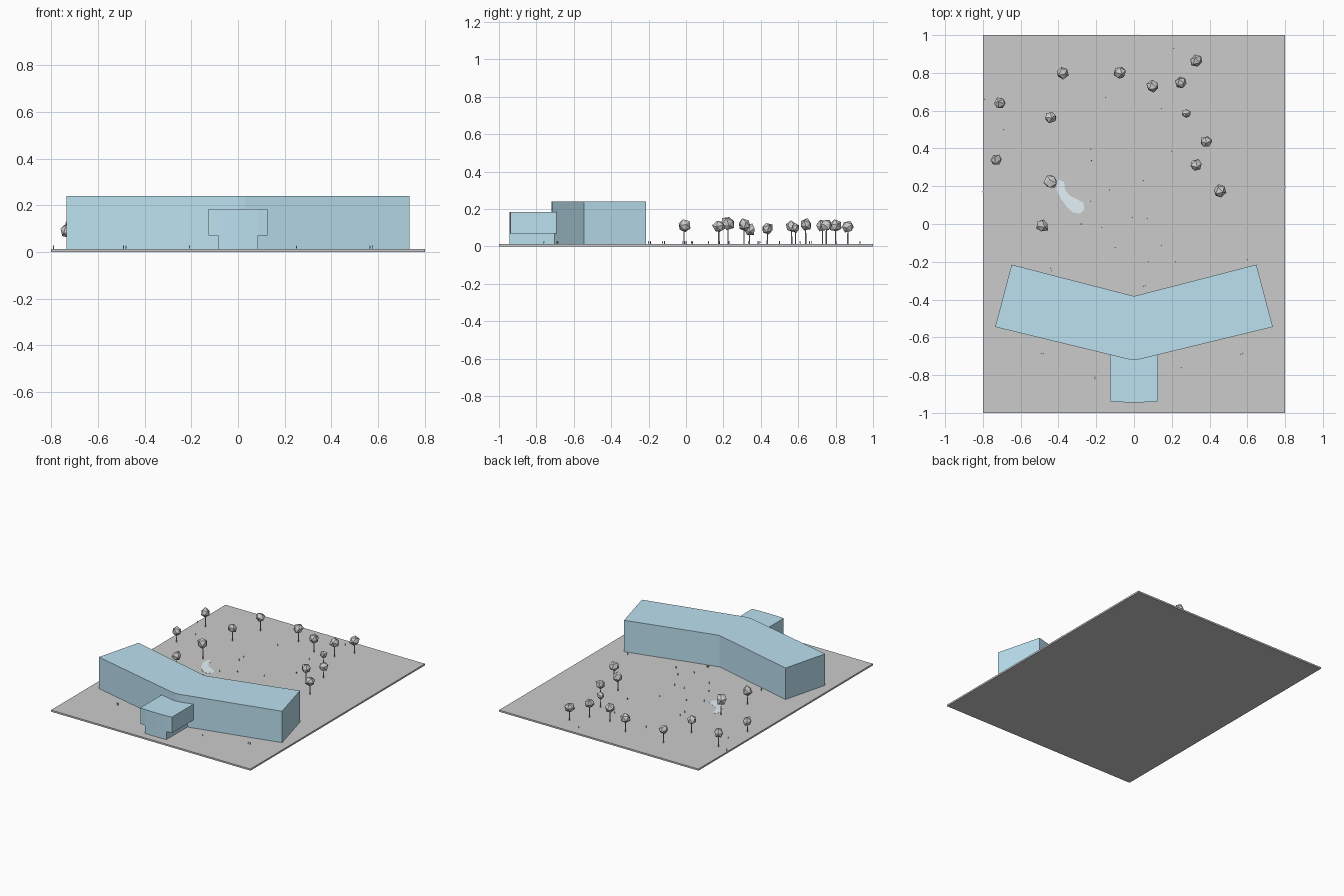
import bpy, bmesh, math, random
from mathutils import Vector, Matrix

if "Cube" in bpy.data.objects:
    bpy.data.objects.remove(bpy.data.objects["Cube"])

random.seed(4)
TOP = 0.012  # ground surface height


def finish(name, bm, color=None):
    bmesh.ops.recalc_face_normals(bm, faces=bm.faces)
    mesh = bpy.data.meshes.new(name)
    bm.to_mesh(mesh)
    bm.free()
    ob = bpy.data.objects.new(name, mesh)
    bpy.context.collection.objects.link(ob)
    if color:
        mat = bpy.data.materials.new(name + "_color")
        mat.diffuse_color = (*color, 1)
        mat.use_nodes = True
        mat.node_tree.nodes["Principled BSDF"].inputs["Base Color"].default_value = mat.diffuse_color
        mesh.materials.append(mat)
    return ob


def prism(bm, outline, z0, z1):
    face = bm.faces.new([bm.verts.new((x, y, z0)) for x, y in outline])
    up = bmesh.ops.extrude_face_region(bm, geom=[face])["geom"]
    verts = [v for v in up if isinstance(v, bmesh.types.BMVert)]
    bmesh.ops.translate(bm, verts=verts, vec=(0, 0, z1 - z0))


def mirrored(half):
    # half runs from the rear centre line round to the front centre line
    return half + [(-x, y) for x, y in reversed(half) if x > 0]


def cylinder(bm, x, y, z0, z1, r0, r1, sides):
    bmesh.ops.create_cone(bm, cap_ends=True, segments=sides, radius1=r0, radius2=r1,
                          depth=z1 - z0, matrix=Matrix.Translation((x, y, (z0 + z1) / 2)))


BLUE = (0.50, 0.75, 0.87)

# ground slab
bm = bmesh.new()
prism(bm, [(-0.8, -1), (0.8, -1), (0.8, 1), (-0.8, 1)], 0, TOP)
finish("ground_slab", bm)

# angled main building
bm = bmesh.new()
prism(bm, mirrored([(0, -0.382), (0.648, -0.215), (0.735, -0.545), (0.03, -0.716), (0, -0.719)]),
      TOP, 0.24)
finish("main_building", bm, BLUE)

# entrance block, overhanging its narrower base
bm = bmesh.new()
prism(bm, mirrored([(0, -0.65), (0.127, -0.65), (0.127, -0.938), (0.085, -0.943), (0, -0.945)]),
      0.07, 0.185)
finish("entrance_upper", bm, BLUE)
bm = bmesh.new()
prism(bm, mirrored([(0, -0.65), (0.085, -0.65), (0.085, -0.943), (0, -0.945)]), TOP, 0.071)
finish("entrance_base", bm, BLUE)

# pond
bm = bmesh.new()
pond = [(-0.40, 0.235), (-0.37, 0.222), (-0.365, 0.18), (-0.34, 0.15), (-0.30, 0.13),
        (-0.268, 0.112), (-0.263, 0.078), (-0.285, 0.055), (-0.325, 0.062), (-0.355, 0.09),
        (-0.385, 0.13), (-0.41, 0.185)]
prism(bm, pond, TOP - 0.002, TOP + 0.0008)
finish("pond", bm, (0.78, 0.89, 0.95))


# footpaths as very thin flat ribbons
def footpath(name, points, width):
    bm = bmesh.new()
    pts = [Vector(p) for p in points]
    rows = []
    for i, p in enumerate(pts):
        d = (pts[min(i + 1, len(pts) - 1)] - pts[max(i - 1, 0)]).normalized()
        side = Vector((-d.y, d.x)) * width / 2
        rows.append([bm.verts.new((*(p + s), TOP + 0.0003)) for s in (side, -side)])
    for a, b in zip(rows, rows[1:]):
        bm.faces.new((a[1], b[1], b[0], a[0]))
    finish(name, bm)


footpath("path_east", [(0.8, 0.205), (0.6, 0.18), (0.4, 0.09), (0.25, 0.03), (0, 0)], 0.03)
footpath("path_north", [(0.03, 1), (0, 0.8), (0.04, 0.6), (-0.05, 0.48), (-0.2, 0.42)], 0.03)
footpath("path_west", [(-0.8, 0.16), (-0.65, 0.18), (-0.5, 0.3), (-0.4, 0.39), (-0.2, 0.42)], 0.03)

# trees: x, y, crown centre height, crown radius
trees = [(-0.38, 0.80, 0.11, 0.034), (-0.075, 0.80, 0.11, 0.034), (0.10, 0.73, 0.11, 0.034),
         (0.25, 0.75, 0.115, 0.034), (0.33, 0.865, 0.105, 0.035), (-0.71, 0.64, 0.115, 0.035),
         (-0.44, 0.565, 0.105, 0.032), (0.275, 0.585, 0.10, 0.027), (0.38, 0.435, 0.095, 0.035),
         (-0.73, 0.34, 0.09, 0.033), (0.33, 0.31, 0.115, 0.034), (0.455, 0.175, 0.105, 0.034),
         (-0.44, 0.225, 0.125, 0.038), (-0.485, -0.01, 0.11, 0.035)]
for i, (x, y, z, r) in enumerate(trees, 1):
    bm = bmesh.new()
    cylinder(bm, x, y, TOP, z, 0.0035, 0.0025, 6)
    finish(f"tree_trunk_{i}", bm)
    bm = bmesh.new()
    bmesh.ops.create_icosphere(bm, subdivisions=1, radius=r)
    for v in bm.verts:
        v.co *= random.uniform(0.85, 1.12)
    bmesh.ops.rotate(bm, verts=bm.verts, matrix=Matrix.Rotation(random.uniform(0, 6), 3, (1, 1, 2)))
    bmesh.ops.translate(bm, verts=bm.verts, vec=(x, y, z))
    finish(f"tree_crown_{i}", bm)

# tiny standing people
people = [(-0.49, -0.685), (-0.48, -0.687), (-0.207, -0.81), (-0.207, -0.82), (0.25, -0.76),
          (0.565, -0.69), (0.577, -0.685), (-0.44, -0.235), (-0.435, -0.248), (0.05, -0.33),
          (0.06, -0.327), (0.6, -0.19), (0.145, -0.115), (0.22, -0.2), (0.075, -0.2),
          (-0.1, -0.125), (-0.17, -0.02), (-0.01, 0.035), (0.07, 0.03), (-0.13, 0.18),
          (-0.23, 0.12), (-0.28, 0.0), (-0.225, 0.335), (-0.23, 0.395), (0.05, 0.23),
          (0.2, 0.385), (-0.15, 0.67), (0.21, 0.93), (-0.79, 0.66), (-0.69, 0.5), (0.145, 0.61)]
for i, (x, y) in enumerate(people, 1):
    bm = bmesh.new()
    cylinder(bm, x, y, TOP, TOP + 0.014, 0.0014, 0.0025, 6)
    bmesh.ops.create_icosphere(bm, subdivisions=1, radius=0.0018,
                               matrix=Matrix.Translation((x, y, TOP + 0.0155)))
    finish(f"person_{i}", bm)
